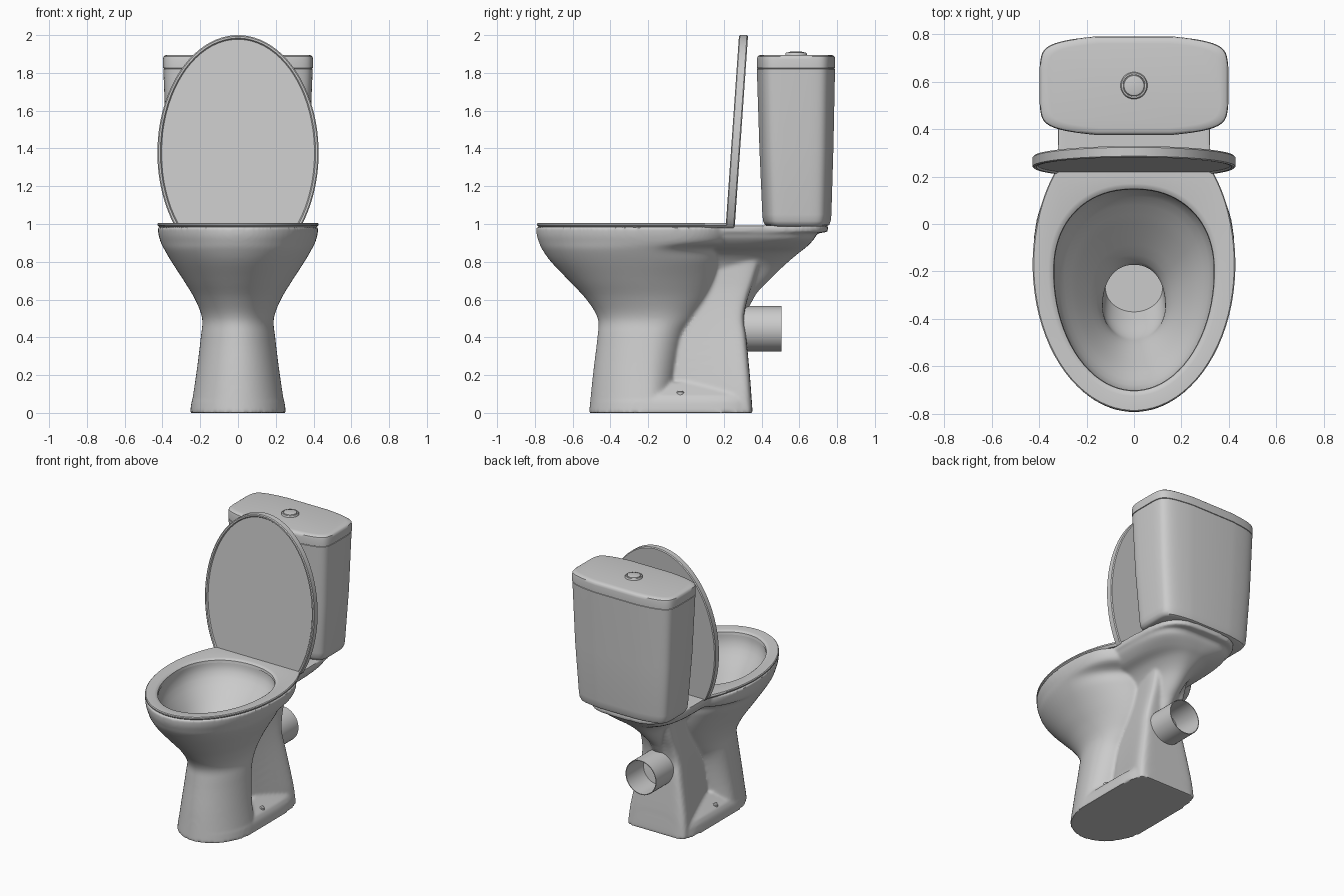
import bpy, bmesh, math
from mathutils import Matrix

cube = bpy.data.objects.get("Cube")
if cube:
    bpy.data.objects.remove(cube)

ceramic = bpy.data.materials.new("light_grey_ceramic")
ceramic.use_nodes = True
ceramic.diffuse_color = (0.6, 0.6, 0.6, 1)
for node in ceramic.node_tree.nodes:
    if node.type == "BSDF_PRINCIPLED":
        node.inputs["Base Color"].default_value = (0.6, 0.6, 0.6, 1)


def ring(z, front, mid, back, width, pb=2, pf=2, cut=9, flare=0, n=80):
    """Horizontal egg outline: separate roundness in front of and behind mid."""
    pts = []
    for i in range(n):
        t = 2 * math.pi * (i + 0.5) / n
        c, s = math.cos(t), math.sin(t)
        p = pb if s > 0 else pf
        x = math.copysign(abs(c) ** (2 / p), c) * width
        reach = back - mid if s > 0 else mid - front
        y = mid + math.copysign(abs(s) ** (2 / p), s) * reach
        x *= 1 - flare * (back - y) / (back - front)
        pts.append((x, min(y, cut), z))
    return pts


def smooth_rows(rows, steps=4):
    """Catmull-Rom interpolation through rows of ring settings."""
    out = []
    for i in range(len(rows) - 1):
        quad = (rows[max(i - 1, 0)], rows[i], rows[i + 1], rows[min(i + 2, len(rows) - 1)])
        for k in range(steps):
            t = k / steps
            out.append([b + 0.5 * t * (c - a + t * (2 * a - 5 * b + 4 * c - d
                        + t * (3 * (b - c) + d - a))) for a, b, c, d in zip(*quad)])
    return out + [list(rows[-1])]


def loft(bm, rings, closed=False):
    """Skin a stack of outlines, capped or joined end to start."""
    loops = [[bm.verts.new(p) for p in r] for r in rings]
    n = len(loops[0])
    pairs = list(zip(loops, loops[1:]))
    if closed:
        pairs.append((loops[-1], loops[0]))
    else:
        bm.faces.new(loops[0])
        bm.faces.new(loops[-1])
    for a, b in pairs:
        for i in range(n):
            j = (i + 1) % n
            bm.faces.new((a[i], a[j], b[j], b[i]))


def shade(obj, angle=40):
    bpy.ops.object.select_all(action="DESELECT")
    obj.select_set(True)
    bpy.context.view_layer.objects.active = obj
    bpy.ops.object.shade_smooth_by_angle(angle=math.radians(angle))


def finish(name, bm, matrix=None):
    if matrix:
        bm.transform(matrix)
    bmesh.ops.recalc_face_normals(bm, faces=bm.faces)
    me = bpy.data.meshes.new(name)
    bm.to_mesh(me)
    bm.free()
    me.materials.append(ceramic)
    obj = bpy.data.objects.new(name, me)
    bpy.context.collection.objects.link(obj)
    shade(obj)
    return obj


def part(name, rings, closed=False, matrix=None):
    bm = bmesh.new()
    loft(bm, rings, closed)
    return finish(name, bm, matrix)


# Pedestal body: bowl (tucked in under the rim at the back), foot, column, ledge
bm = bmesh.new()
bowl = [(0, -.513, -.2, -.06, .253, 2), (.2, -.493, -.2, -.04, .222, 2),
        (.4, -.469, -.18, .0, .197, 2), (.5, -.467, -.16, .07, .19, 2),
        (.6, -.527, -.18, .14, .227, 2), (.7, -.62, -.2, .18, .287, 2),
        (.8, -.715, -.2, .2, .352, 2), (.865, -.761, -.2, .21, .39, 2),
        (.9, -.777, -.17, .26, .408, 2.6), (.94, -.79, -.17, .27, .42, 2.8),
        (.985, -.793, -.17, .27, .426, 2.8)]
loft(bm, [ring(*r) for r in smooth_rows(bowl)])
foot = [(0, .254), (.06, .246), (.09, .232), (.16, .15)]
loft(bm, [ring(z, -.513 + z / 10, -.2, .353 - z / 10, w, 7) for z, w in foot])
column = [(0, .353, .25), (.1, .346, .24), (.2, .338, .222), (.4, .319, .18),
          (.5, .307, .16), (.6, .325, .148), (.7, .36, .145), (.85, .405, .155),
          (.97, .44, .2)]
loft(bm, [ring(z, -.3, 0, b, w, 9, flare=.7) for z, b, w in smooth_rows(column)])
ledge = [(.5, .3, .07, 2), (.58, .345, .08, 2), (.64, .38, .09, 2), (.7, .44, .1, 2),
         (.78, .52, .125, 2.2), (.845, .595, .18, 2.6), (.88, .64, .25, 3),
         (.92, .678, .295, 4), (.95, .695, .31, 4)]
rows = smooth_rows(ledge) + [(.958, .75, .32, 4), (.992, .752, .322, 4)]
loft(bm, [ring(z, -.1, .2, b, w, p) for z, b, w, p in rows])
body = finish("pedestal_body", bm)

# Hollow of the bowl: straight funnel, then a sump that drops towards the back
basin = [(.43, -.37, -.27, -.17, .12), (.5, -.42, -.31, -.167, .128),
         (.57, -.475, -.34, -.163, .135), (.63, -.51, -.34, -.16, .14),
         (.78, -.605, -.265, 0, .24), (.92, -.695, -.2, .14, .332),
         (1.05, -.7, -.2, .145, .335)]
cutter = part("basin_cutter", [ring(*r, pb=2.2) for r in smooth_rows(basin)])
cutter.hide_render = True

remesh = body.modifiers.new("fuse", "REMESH")
remesh.mode = "VOXEL"
remesh.voxel_size = 0.01
soften = body.modifiers.new("soften", "SMOOTH")
soften.factor = 0.5
soften.iterations = 6
hollow = body.modifiers.new("hollow", "BOOLEAN")
hollow.operation = "DIFFERENCE"
hollow.solver = "EXACT"
hollow.object = cutter
graph = bpy.context.evaluated_depsgraph_get()
fused = bpy.data.meshes.new_from_object(body.evaluated_get(graph))
body.modifiers.clear()
body.data = fused
bpy.data.objects.remove(cutter)
shade(body, 45)


# Seat ring with a straight hinge edge and a rolled inner lip
def seat_edge(z, grow):
    return ring(z, -.785 - grow, -.17, .45, .422 + grow, cut=.22)


def seat_hole(z, grow):
    return ring(z, -.7 - grow, -.2, .145 + grow, .336 + grow, 2.2)


part("seat_ring", [seat_edge(.978, -.012), seat_edge(.988, -.002), seat_edge(.992, .005),
                   seat_edge(1.0, .005), seat_edge(1.005, 0), seat_hole(1.005, .025),
                   seat_hole(1.002, .013), seat_hole(.995, .003),
                   seat_hole(.978, 0)], closed=True)


# Raised lid, built flat and stood up, with a shallow recess facing the front
def lid_edge(t, inset):
    return ring(t, -.79 + inset, -.17, .45 - inset, .427 - inset, cut=.232 - inset / 2)


stand_up = Matrix(((1, 0, 0, 0), (0, -.07, 1, .2254),
                   (0, -1.005, 0, 1.206), (0, 0, 0, 1)))
part("lid", [lid_edge(.009, .022), lid_edge(.001, .016), lid_edge(0, .006),
             lid_edge(.005, 0), lid_edge(.042, 0), lid_edge(.048, .006)],
     matrix=stand_up)


# Cistern and its cover: rounded boxes with bowed sides
def tank(z, front, back, w):
    mid, half = (front + back) / 2, (back - front) / 2
    return [(x * (1 - .035 * ((y - mid) / half) ** 2),
             mid + (y - mid) * (1 - .19 * (x / w) ** 2), z)
            for x, y, z in ring(z, front, mid, back, w, pf=9, pb=9, n=160)]


part("cistern", [tank(.988, .43, .75, .325), tank(.995, .413, .764, .34),
                 tank(1.015, .402, .772, .35), tank(1.05, .398, .776, .354),
                 tank(1.4, .382, .787, .38), tank(1.82, .368, .796, .398),
                 tank(1.822, .371, .793, .395), tank(1.828, .371, .793, .395)])
part("cistern_cover", [tank(1.824, .371, .793, .395), tank(1.826, .368, .797, .4),
                       tank(1.872, .368, .797, .4), tank(1.886, .371, .794, .397),
                       tank(1.893, .38, .785, .388), tank(1.896, .4, .765, .365)])


# Round flush button
def disc(z, r, y=0.0):
    return ring(z, y - r, y, y + r, r, n=40)


part("flush_button", [disc(z, r, .583) for z, r in (
    (1.885, .057), (1.902, .057), (1.907, .053), (1.907, .047), (1.903, .046),
    (1.903, .044), (1.909, .042), (1.912, .032))])

# Open outlet pipe at the back
point_back = Matrix(((1, 0, 0, 0), (0, 0, 1, 0), (0, 1, 0, .445), (0, 0, 0, 1)))
part("outlet_pipe", [disc(.28, .12), disc(.505, .12), disc(.505, .115), disc(.28, .115)],
     closed=True, matrix=point_back)

# Floor bolts on both sides of the foot
for side, name in ((1, "left"), (-1, "right")):
    part(name + "_floor_bolt", [disc(.08, .02), disc(.11, .02), disc(.116, .014)],
         matrix=Matrix.Translation((side * .205, -.03, 0)))
